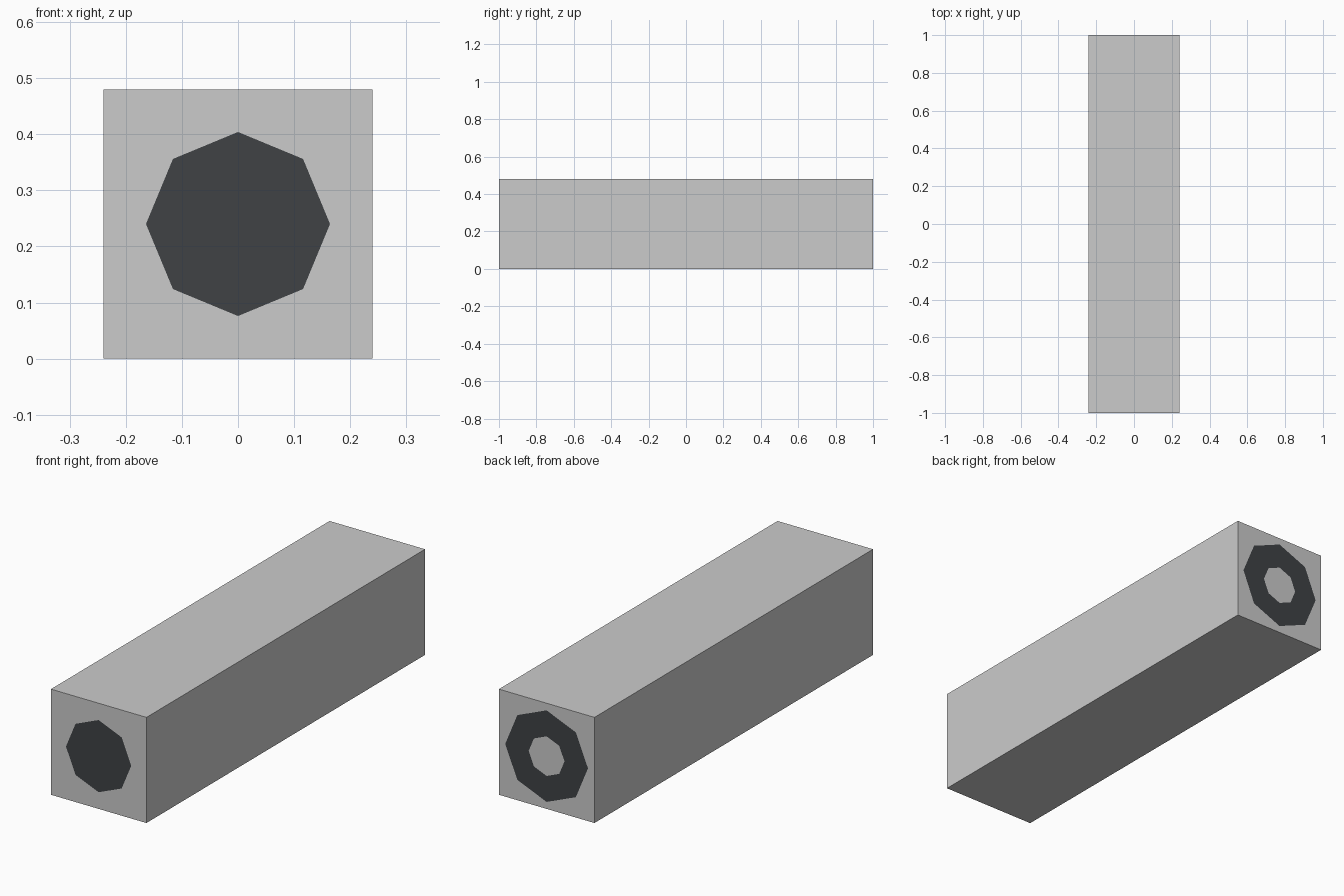
import bpy, bmesh, math

if "Cube" in bpy.data.objects:
    bpy.data.objects.remove(bpy.data.objects["Cube"])

W, L, MID = 0.48, 2.0, 0.24
LIFT = 0.0008  # keeps the dark faces just clear of the body ends

dark = bpy.data.materials.new("dark")
dark.diffuse_color = (0.05, 0.055, 0.06, 1)
dark.use_nodes = True
dark.node_tree.nodes["Principled BSDF"].inputs["Base Color"].default_value = dark.diffuse_color


def add_object(name, bm, mat=None):
    mesh = bpy.data.meshes.new(name)
    bm.to_mesh(mesh)
    bm.free()
    if mat:
        mesh.materials.append(mat)
    ob = bpy.data.objects.new(name, mesh)
    bpy.context.collection.objects.link(ob)
    return ob


def octagon(bm, r, y):
    return [bm.verts.new((r * math.cos(i * math.pi / 4), y,
                          MID + r * math.sin(i * math.pi / 4))) for i in range(8)]


# Square tube body
bm = bmesh.new()
bmesh.ops.create_cube(bm, size=1)
for v in bm.verts:
    v.co = (v.co.x * W, v.co.y * L, v.co.z * W + MID)
add_object("body", bm)

# Dark opening on the front end, facing -y
bm = bmesh.new()
bm.faces.new(octagon(bm, 0.164, -L / 2 - LIFT))
add_object("front_opening", bm, dark)

# Dark ring on the back end, facing +y
bm = bmesh.new()
outer = octagon(bm, 0.208, L / 2 + LIFT)
inner = octagon(bm, 0.09, L / 2 + LIFT)
for i in range(8):
    j = (i + 1) % 8
    bm.faces.new((outer[i], inner[i], inner[j], outer[j]))
add_object("back_ring", bm, dark)
